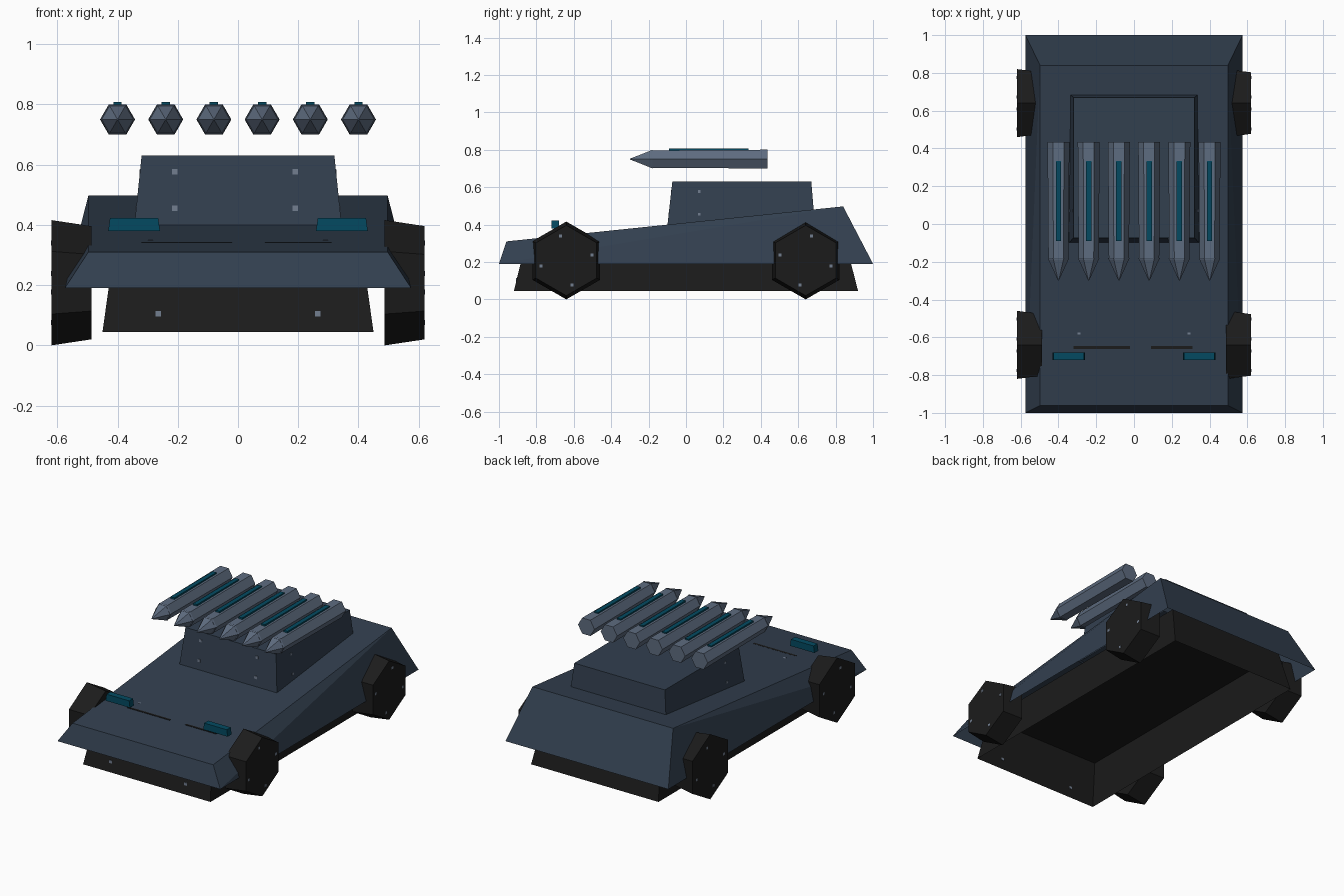
import bpy, bmesh, math

if "Cube" in bpy.data.objects:
    bpy.data.objects.remove(bpy.data.objects["Cube"])


def mat(name, rgb):
    m = bpy.data.materials.new(name)
    m.diffuse_color = (*rgb, 1)
    m.use_nodes = True
    m.node_tree.nodes["Principled BSDF"].inputs["Base Color"].default_value = m.diffuse_color
    return m


SLATE = mat("slate_blue", (0.032, 0.050, 0.078))
STEEL = mat("steel_grey", (0.112, 0.150, 0.215))
DARK = mat("charcoal", (0.011, 0.011, 0.011))
TEAL = mat("dark_teal", (0.001, 0.068, 0.120))
RIVET = mat("rivet_grey", (0.17, 0.21, 0.28))


def loft(name, rings, material, open_start=False, fold_sides=False):
    """Solid through rings of equal point count; the first ring may stay open."""
    bm = bmesh.new()
    vs = [[bm.verts.new(p) for p in r] for r in rings]
    n = len(rings[0])
    for a, b in zip(vs, vs[1:]):
        for i in range(n):
            j = (i + 1) % n
            bm.faces.new((a[i], a[j], b[j], b[i]))
    bm.faces.new(vs[-1])
    if fold_sides:  # crease from front bottom to back top
        for p, q in ((1, 2), (0, 3)):
            bmesh.ops.connect_verts(bm, verts=[vs[0][p], vs[1][q]])
    if not open_start:
        bm.faces.new(vs[0][::-1])
        bmesh.ops.recalc_face_normals(bm, faces=bm.faces)
    me = bpy.data.meshes.new(name)
    bm.to_mesh(me)
    bm.free()
    ob = bpy.data.objects.new(name, me)
    bpy.context.collection.objects.link(ob)
    me.materials.append(material)
    return ob


def rect(hx, y0, y1, z0, z1=None, cx=0):
    """Rectangle in plan; front edge at z0, back edge at z1."""
    z1 = z0 if z1 is None else z1
    return [(cx - hx, y0, z0), (cx + hx, y0, z0), (cx + hx, y1, z1), (cx - hx, y1, z1)]


def box(name, c, s, material):
    x, y, z = c
    hx, hy, hz = (v / 2 for v in s)
    return loft(name, [rect(hx, y - hy, y + hy, z - hz, cx=x),
                       rect(hx, y - hy, y + hy, z + hz, cx=x)], material)


def hexagon(r, start, place):
    angles = [start + i * math.pi / 3 for i in range(6)]
    return [place(r * math.cos(a), r * math.sin(a)) for a in angles]


# Body shells, open underneath
loft("chassis", [rect(0.45, -0.92, 0.92, 0.045), rect(0.413, -0.857, 0.853, 0.305)],
     DARK, open_start=True)
loft("hull", [rect(0.575, -1, 1, 0.19), rect(0.497, -0.96, 0.84, 0.31, 0.497)],
     SLATE, open_start=True, fold_sides=True)
loft("launcher_base", [rect(0.345, -0.10, 0.69, 0.39), rect(0.32, -0.073, 0.67, 0.63)],
     SLATE, open_start=True)

# Hood seams and floating lamps
box("hood_seam_left", (-0.17, -0.654, 0.335), (0.30, 0.014, 0.0165), DARK)
box("hood_seam_right", (0.20, -0.654, 0.335), (0.22, 0.014, 0.0165), DARK)
for s in (-1, 1):
    loft("headlight", [rect(0.086, -0.72, -0.68, 0.38, cx=s * 0.345),
                       rect(0.080, -0.72, -0.68, 0.423, cx=s * 0.345)], TEAL)

# Wheels: six-sided, all tapering toward +x
for sx in (-1, 1):
    for sy in (-1, 1):
        x0, x1 = sorted((sx * 0.487, sx * 0.62))
        rings = [hexagon(r, math.pi / 2, lambda u, v, x=x: (x, sy * 0.64 + u, 0.208 + v))
                 for x, r in ((x0, 0.208), (x1, 0.188))]
        loft("wheel", rings, DARK)
        for k in range(4):
            a = math.radians(-sy * 13 + 90 * k)
            box("wheel_bolt", (sx * 0.62, sy * 0.64 + 0.14 * math.cos(a), 0.208 + 0.135 * math.sin(a)),
                (0.002, 0.016, 0.016), RIVET)

# Six missiles with a flared nose cone and a stripe on the upper flat
for i in range(6):
    cx = -0.40 + 0.16 * i
    for name, prof in (("missile_body", ((0.435, 0.058), (-0.19, 0.0535))),
                       ("missile_nose", ((-0.18, 0.057), (-0.30, 0.002)))):
        loft(name, [hexagon(r, 0, lambda u, v, y=y: (cx + u, y, 0.75 + v)) for y, r in prof], STEEL)
    box("missile_stripe", (cx, 0.122, 0.801), (0.028, 0.425, 0.013), TEAL)

# Rivets
for s in (-1, 1):
    for z in (0.455, 0.577):
        box("front_rivet", (s * 0.20 - 0.01, -0.10 + (z - 0.39) * 0.1125, z), (0.018, 0.004, 0.018), RIVET)
        box("side_rivet", (s * (0.345 - (z - 0.39) * 0.104), 0.07, z), (0.004, 0.014, 0.014), RIVET)
    box("bumper_rivet", (s * 0.265, -0.906, 0.105), (0.018, 0.004, 0.018), RIVET)
    box("hood_rivet", (s * 0.29, -0.58, 0.349), (0.016, 0.012, 0.003), RIVET)
